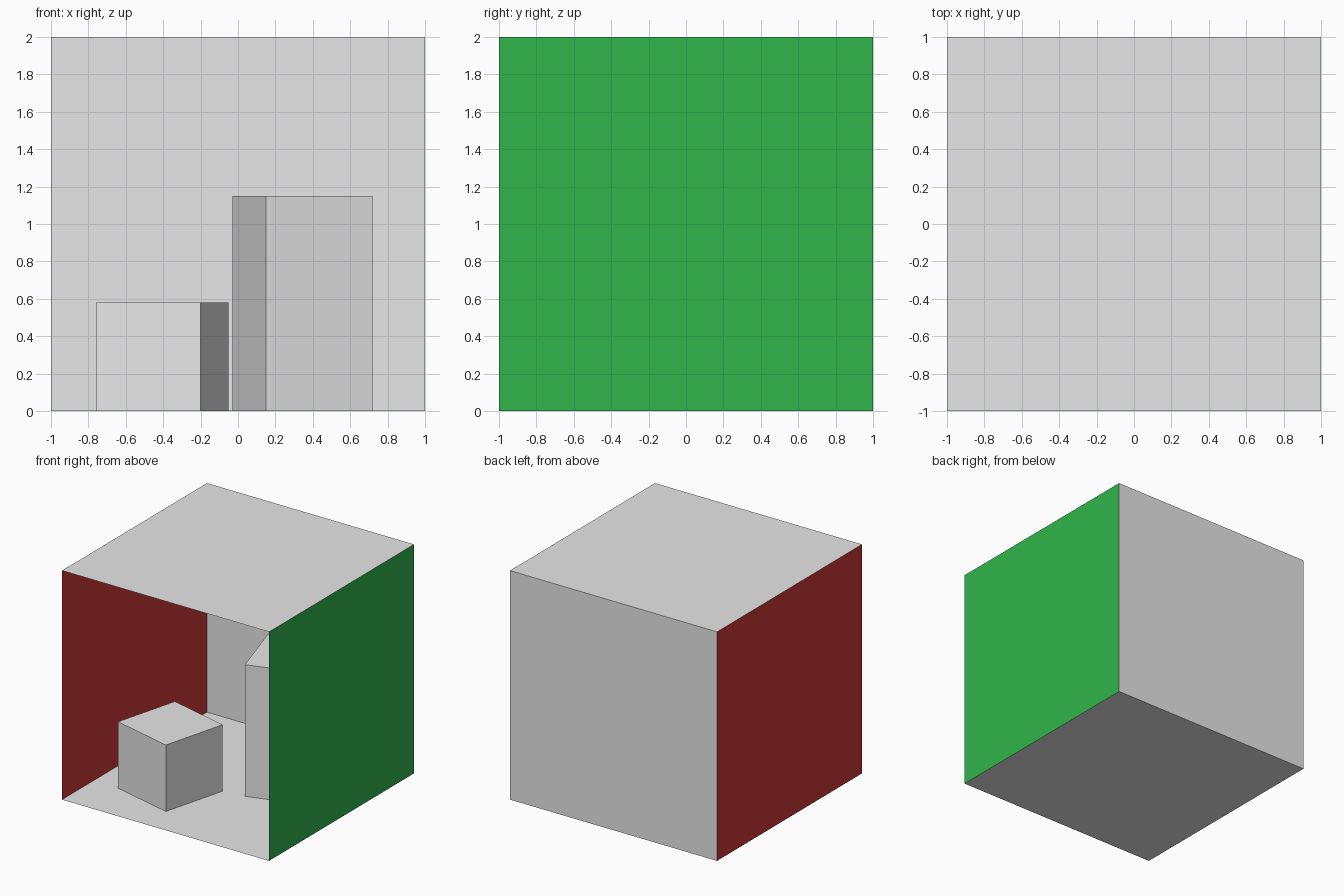
import bpy
from mathutils import Vector

cube = bpy.data.objects.get("Cube")
if cube:
    bpy.data.objects.remove(cube, do_unlink=True)


def material(name, rgb):
    mat = bpy.data.materials.new(name)
    mat.use_nodes = True
    mat.diffuse_color = (*rgb, 1)
    mat.node_tree.nodes["Principled BSDF"].inputs["Base Color"].default_value = (*rgb, 1)
    return mat


def mesh_object(name, verts, faces, mat):
    mesh = bpy.data.meshes.new(name)
    mesh.from_pydata(verts, [], faces)
    mesh.materials.append(mat)
    obj = bpy.data.objects.new(name, mesh)
    bpy.context.collection.objects.link(obj)
    return obj


def panel(name, centre, u, v, mat):
    """Flat square panel; its normal is u x v."""
    c, u, v = Vector(centre), Vector(u), Vector(v)
    corners = [c - u - v, c + u - v, c + u + v, c - u + v]
    return mesh_object(name, corners, [(0, 1, 2, 3)], mat)


def block(name, near, right, left, height, mat):
    """Upright block from three footprint corners."""
    a, b, d = Vector(near), Vector(right), Vector(left)
    foot = [a, b, b + d - a, d]
    verts = [(p.x, p.y, z) for z in (0, height) for p in foot]
    sides = [(i, (i + 1) % 4, (i + 1) % 4 + 4, i + 4) for i in range(4)]
    return mesh_object(name, verts, [(3, 2, 1, 0), (4, 5, 6, 7)] + sides, mat)


white = material("matte white", (0.8, 0.8, 0.8))
red = material("red", (0.63, 0.04, 0.04))
green = material("green", (0.029, 0.47, 0.07))

X, Y, Z = (1, 0, 0), (0, 1, 0), (0, 0, 1)

# Room shell, open at the front, normals facing inward
panel("floor", (0, 0, 0), X, Y, white)
panel("ceiling", (0, 0, 2), Y, X, white)
panel("back_wall", (0, 1, 1), X, Z, white)
panel("right_wall", (-1, 0, 1), Y, Z, red)
panel("left_wall", (1, 0, 1), Z, Y, green)

# Turned blocks standing on the floor
block("short_block", (-0.2, -0.71), (-0.05, -0.14), (-0.76, -0.57), 0.58, white)
block("tall_block", (0.15, -0.12), (0.72, 0.06), (-0.03, 0.46), 1.15, white)
